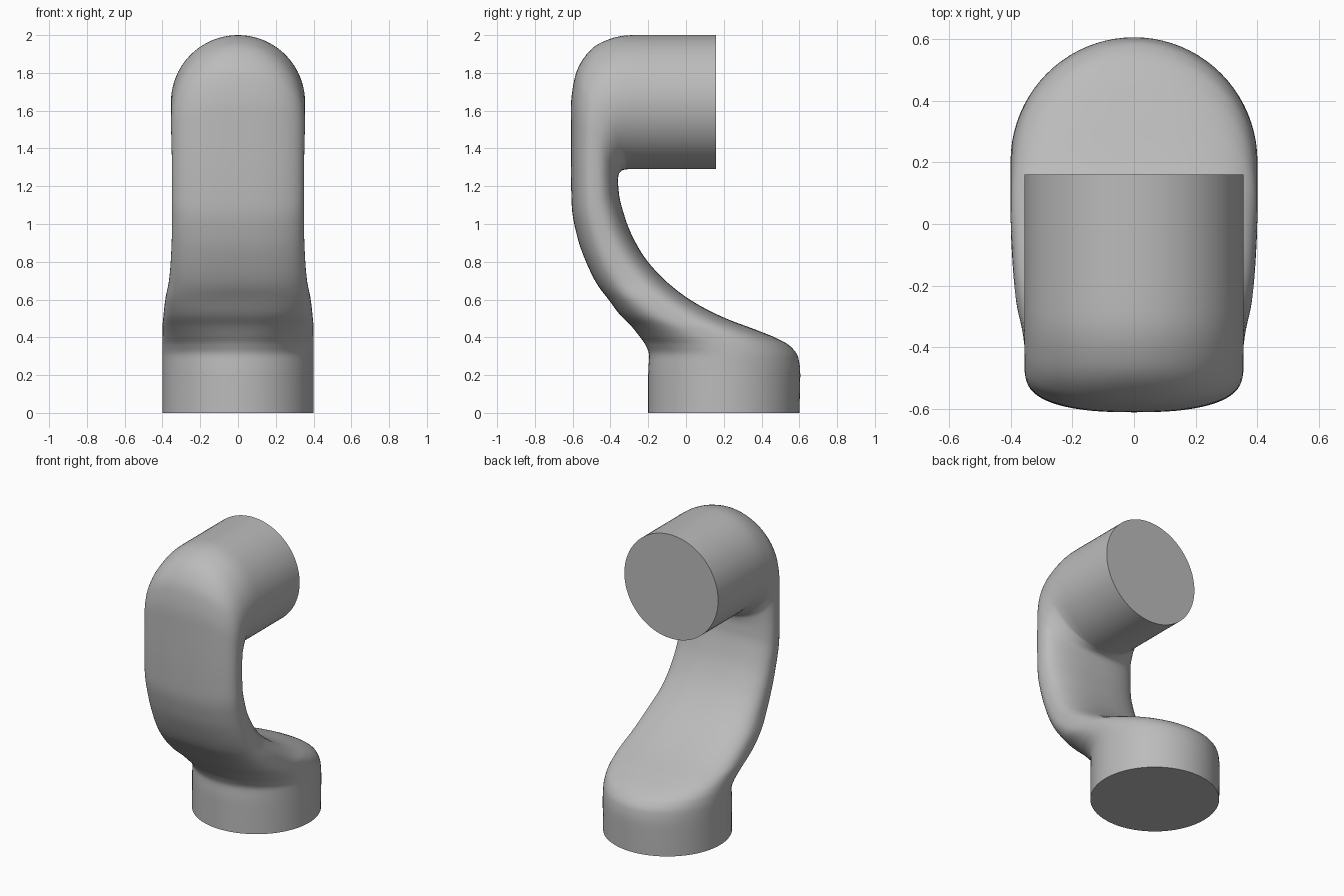
import bpy, bmesh
from math import sin, cos, pi, copysign
from mathutils import Vector

cube = bpy.data.objects.get("Cube")
if cube:
    bpy.data.objects.remove(cube, do_unlink=True)

SIDES = 80   # points around each cross-section
STEPS = 6    # rings between two stations

# Stations of the sweep: front y, z, back y, z, half width, squareness
BASE = [
    (-.2, 0, .6, 0, .4, 2),
    (-.2, .2, .605, .2, .4, 2),
    (-.195, .3, .595, .29, .4, 2),
    (-.215, .36, .555, .35, .4, 2.1),
    (-.25, .41, .48, .395, .4, 2.3),
    (-.29, .46, .37, .44, .4, 2.5),
    (-.35, .52, .2, .505, .395, 2.7),
]
ARM = [
    (-.41, .6, .02, .6, .385, 2.8),
    (-.47, .68, -.14, .73, .365, 2.7),
    (-.525, .79, -.24, .855, .355, 2.6),
    (-.575, .93, -.315, 1.01, .35, 2.5),
    (-.605, 1.1, -.355, 1.16, .35, 2.5),
    (-.61, 1.35, -.36, 1.23, .35, 2.5),
]
HEAD = [
    (-.61, 1.6, -.355, 1.265, .352, 2.4),
    (-.59, 1.77, -.34, 1.283, .355, 2.3),
    (-.54, 1.88, -.325, 1.288, .355, 2.15),
    (-.45, 1.96, -.305, 1.29, .355, 2),
    (-.28, 2, -.27, 1.29, .355, 2),
    (.16, 2, .16, 1.29, .355, 2),
]


def spline(a, b, c, d, t):
    """Smooth step from b to c, with slopes limited so it never overshoots."""
    def slope(p, q, r):
        if (q - p) * (r - q) <= 0:
            return 0
        return 2 * (q - p) * (r - q) / (r - p)
    m, n = slope(a, b, c), slope(b, c, d)
    s = 1 - t
    return (b * (1 + 2 * t) * s * s + m * t * s * s
            + c * t * t * (3 - 2 * t) - n * t * t * s)


def power(value, squareness):
    return copysign(abs(value) ** (2 / squareness), value)


def ring(bm, station):
    """Rounded cross-section spanning the front and back profile points."""
    fy, fz, by, bz, width, squareness = station
    front, back = Vector((0, fy, fz)), Vector((0, by, bz))
    centre, reach = (front + back) / 2, (front - back) / 2
    side = Vector((width, 0, 0))
    verts = []
    for k in range(SIDES):
        a = 2 * pi * k / SIDES
        verts.append(bm.verts.new(centre + reach * power(cos(a), squareness)
                                  + side * power(sin(a), squareness)))
    return verts


# Interpolated stations along the whole link
stations = BASE + ARM + HEAD
padded = [stations[0]] + stations + [stations[-1]]
path = []
for i in range(len(stations) - 1):
    for j in range(STEPS):
        path.append([spline(*column, j / STEPS) for column in zip(*padded[i:i + 4])])
path.append(stations[-1])

# Skin and flat end caps
bm = bmesh.new()
rings = [ring(bm, s) for s in path]
for low, high in zip(rings, rings[1:]):
    for k in range(SIDES):
        n = (k + 1) % SIDES
        bm.faces.new((low[k], low[n], high[n], high[k]))
bm.faces.new(rings[0])
bm.faces.new(rings[-1])
bmesh.ops.recalc_face_normals(bm, faces=bm.faces)
mesh = bpy.data.meshes.new("arm_link")
bm.to_mesh(mesh)
bm.free()
link = bpy.data.objects.new("arm_link", mesh)
bpy.context.collection.objects.link(link)

# Plain grey
grey = bpy.data.materials.new("plain grey")
grey.use_nodes = True
colour = (.5, .5, .5, 1)
grey.diffuse_color = colour
grey.node_tree.nodes["Principled BSDF"].inputs["Base Color"].default_value = colour
mesh.materials.append(grey)

bpy.ops.object.select_all(action='DESELECT')
link.select_set(True)
bpy.context.view_layer.objects.active = link
bpy.ops.object.shade_smooth_by_angle(angle=pi / 5)
